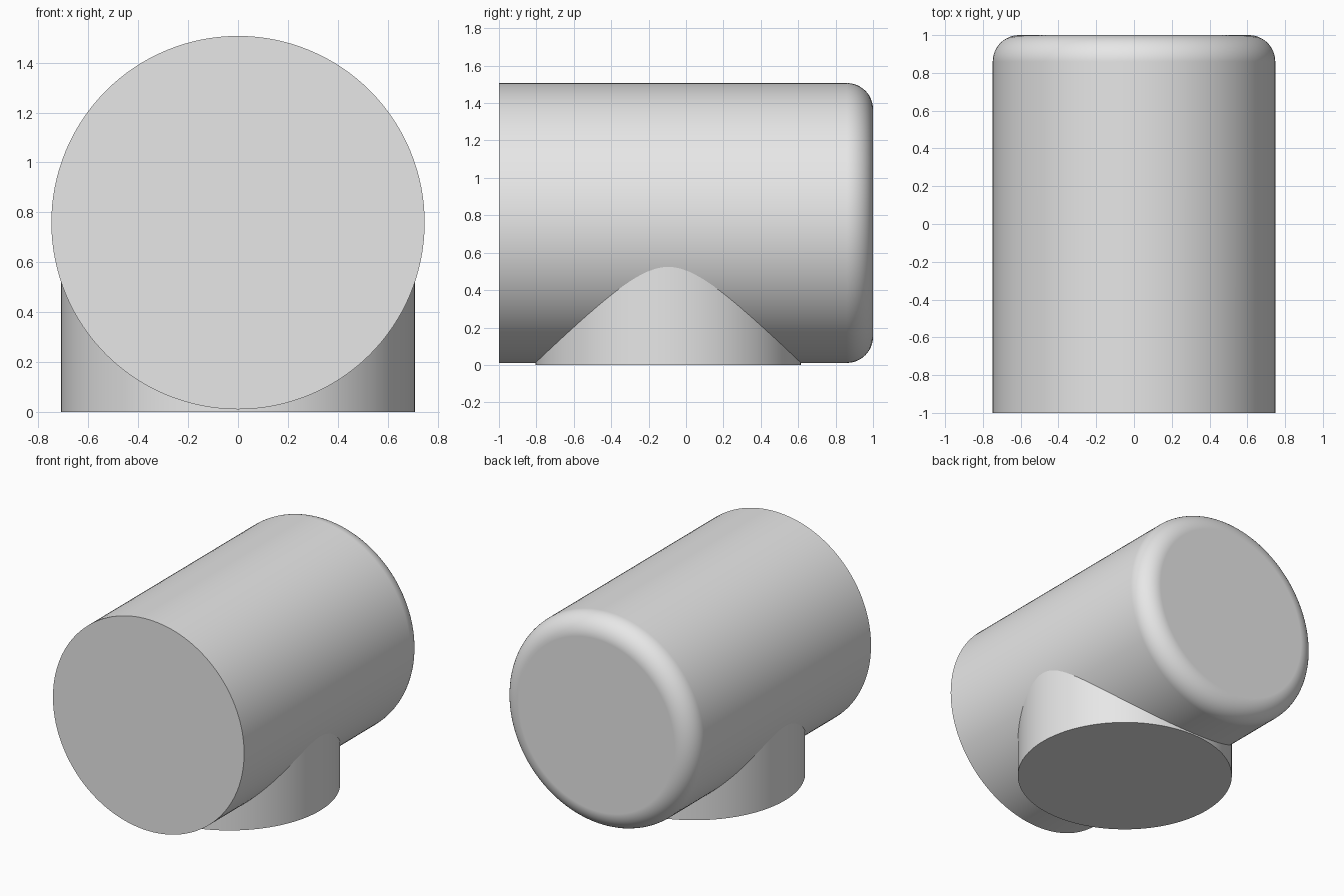
import bpy, bmesh, math
from mathutils import Matrix

if "Cube" in bpy.data.objects:
    bpy.data.objects.remove(bpy.data.objects["Cube"], do_unlink=True)

SEGMENTS = 128
BODY_RADIUS = 0.748
BODY_Z = 0.759
BASE_RADIUS = 0.71
BASE_Y = -0.095
FILLET = 0.14

grey = bpy.data.materials.new("light grey")
grey.use_nodes = True
colour = (0.8, 0.8, 0.8, 1)
grey.diffuse_color = colour
grey.node_tree.nodes["Principled BSDF"].inputs["Base Color"].default_value = colour


def cylinder(name, radius, depth, matrix, fillet=0):
    """Capped cylinder along local z, with an optional rounded upper rim."""
    bm = bmesh.new()
    bmesh.ops.create_cone(bm, cap_ends=True, segments=SEGMENTS,
                          radius1=radius, radius2=radius, depth=depth)
    if fillet:
        rim = [e for e in bm.edges if all(v.co.z > 0 for v in e.verts)]
        bmesh.ops.bevel(bm, geom=rim, offset=fillet, segments=12,
                        profile=0.5, affect='EDGES', clamp_overlap=True)
    bm.transform(matrix)
    mesh = bpy.data.meshes.new(name)
    bm.to_mesh(mesh)
    bm.free()
    mesh.materials.append(grey)
    obj = bpy.data.objects.new(name, mesh)
    bpy.context.collection.objects.link(obj)

    # Smooth walls, sharp rims, flat caps
    bpy.ops.object.select_all(action='DESELECT')
    obj.select_set(True)
    bpy.context.view_layer.objects.active = obj
    bpy.ops.object.shade_smooth_by_angle(angle=math.radians(30))
    weighted = obj.modifiers.new("flat caps", 'WEIGHTED_NORMAL')
    weighted.keep_sharp = True
    return obj


# Horizontal body: flat front, rounded back rim
cylinder("body", BODY_RADIUS, 2,
         Matrix.Translation((0, 0, BODY_Z)) @ Matrix.Rotation(-math.pi / 2, 4, 'X'),
         FILLET)

# Upright round base that runs up into the body
cylinder("base", BASE_RADIUS, BODY_Z,
         Matrix.Translation((0, BASE_Y, BODY_Z / 2)))
